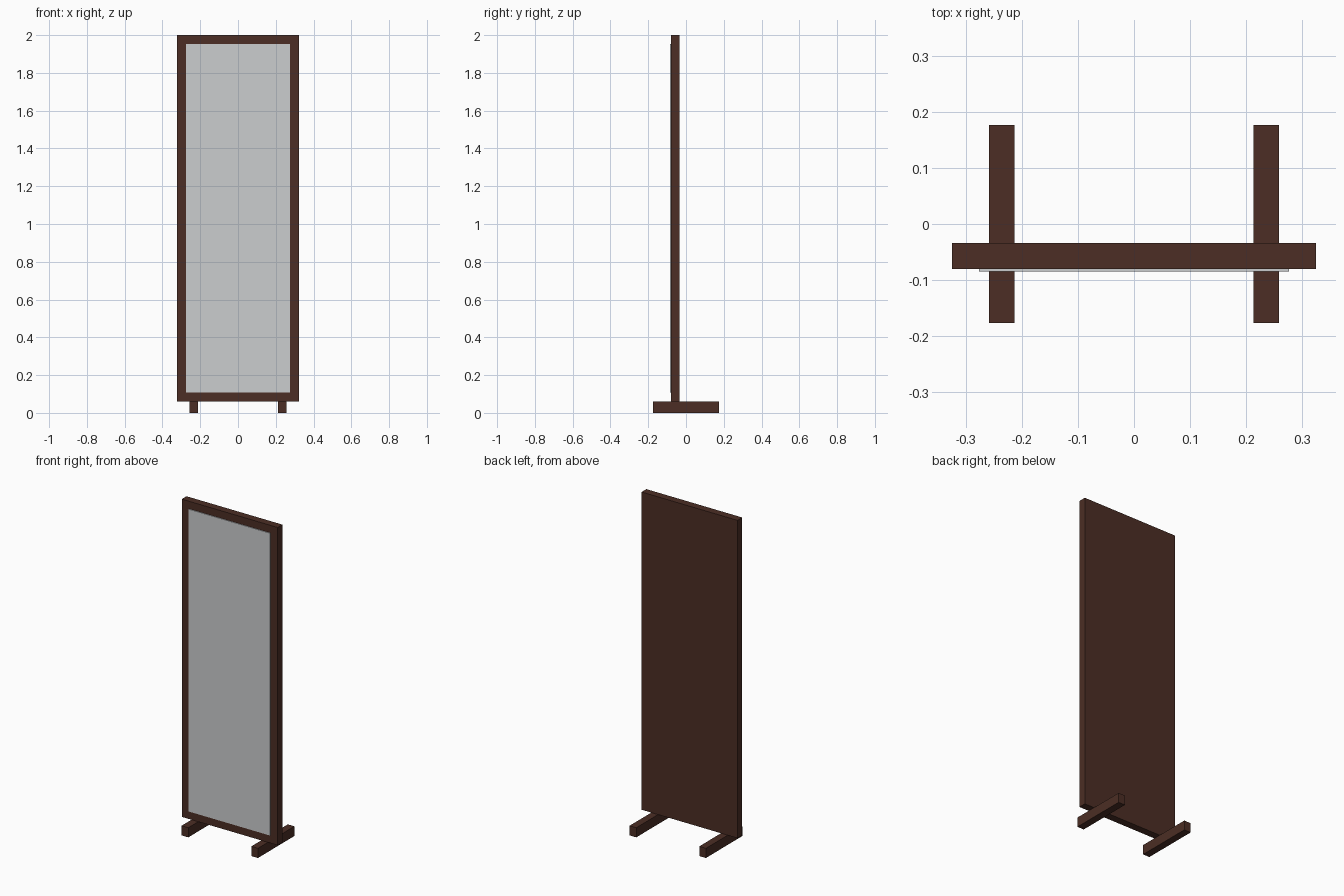
import bpy

if "Cube" in bpy.data.objects:
    bpy.data.objects.remove(bpy.data.objects["Cube"])


def material(name, rgb):
    m = bpy.data.materials.new(name)
    m.diffuse_color = (*rgb, 1.0)
    m.use_nodes = True
    m.node_tree.nodes["Principled BSDF"].inputs["Base Color"].default_value = m.diffuse_color
    return m


wood = material("dark brown wood", (0.072, 0.027, 0.018))
glass = material("mirror grey", (0.60, 0.61, 0.62))


def box(name, lo, hi, mat):
    """Axis-aligned box between two corners."""
    bpy.ops.mesh.primitive_cube_add(size=1, location=[(a + b) / 2 for a, b in zip(lo, hi)])
    ob = bpy.context.object
    ob.name = name
    ob.scale = [b - a for a, b in zip(lo, hi)]
    bpy.ops.object.transform_apply(location=False, rotation=False, scale=True)
    ob.data.materials.append(mat)
    return ob


# Solid wooden backing, visible as a border around the glass
box("frame_panel", (-0.324, -0.080, 0.059), (0.324, -0.034, 2.0), wood)

# Thin mirror plate on the front
box("mirror_glass", (-0.276, -0.085, 0.107), (0.276, -0.080, 1.954), glass)

# Two floor runners
for side, x in (("left", -0.2355), ("right", 0.2355)):
    box(side + "_foot", (x - 0.0225, -0.176, 0.0), (x + 0.0225, 0.176, 0.059), wood)
